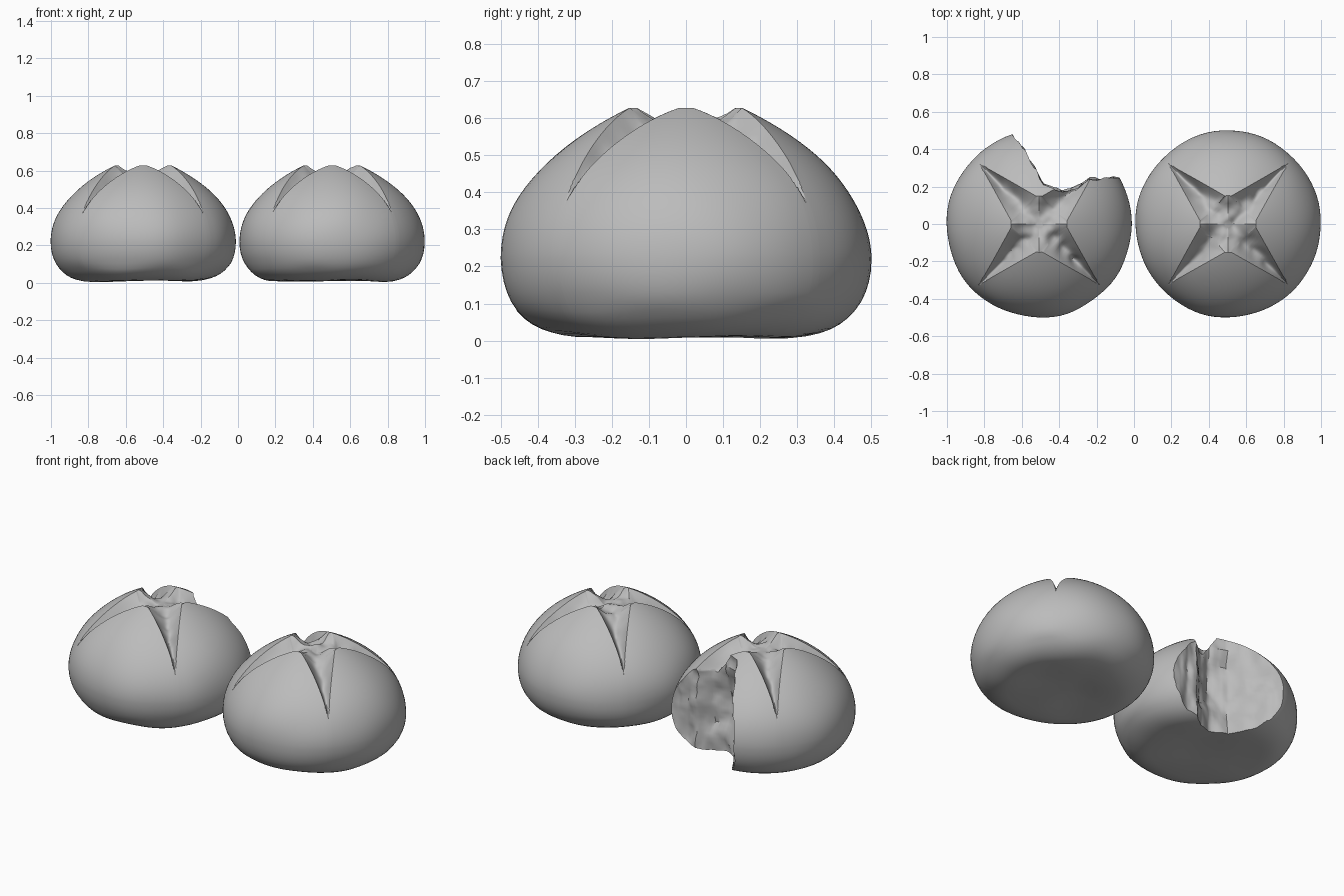
import bpy, bmesh, math
from mathutils import Vector, noise
from mathutils.geometry import interpolate_bezier

cube = bpy.data.objects.get("Cube")
if cube:
    bpy.data.objects.remove(cube)

crust = bpy.data.materials.new("plain_grey")
crust.use_nodes = True
GREY = (0.5, 0.5, 0.5, 1)
crust.diffuse_color = GREY
crust.node_tree.nodes["Principled BSDF"].inputs["Base Color"].default_value = GREY

REACH = 0.45       # how far each slash runs from the centre
TAPER = 0.28       # slash half width lost per unit of length
DEPTH = 0.075
INNER, OUTER = 8, 10   # columns inside a slash and on a petal, per half quadrant


def make_object(name, bm):
    bmesh.ops.recalc_face_normals(bm, faces=bm.faces)
    mesh = bpy.data.meshes.new(name)
    bm.to_mesh(mesh)
    bm.free()
    mesh.materials.append(crust)
    ob = bpy.data.objects.new(name, mesh)
    bpy.context.collection.objects.link(ob)
    return ob


def bridge(bm, low, high):
    n = len(low)
    for i in range(n):
        j = (i + 1) % n
        bm.faces.new((low[i], low[j], high[j], high[i]))


def bun_profile():
    """Radius and height from the underside to the crown."""
    parts = [((0.06, .02), (0.14, .02), (0.22, .01), (0.3, .01), 5),
             ((0.3, .01), (0.42, .01), (0.495, .1), (0.495, .22), 12),
             ((0.495, .22), (0.495, .4), (0.33, .54), (0.15, .628), 34),
             ((0.15, .628), (0.1, .65), (0.05, .655), (0.01, .655), 10)]
    points = []
    for *ctrl, count in parts:
        points += interpolate_bezier(*[Vector((r, 0, z)) for r, z in ctrl], count)[:-1]
    return [(p.x, p.z) for p in points]


def slash_angle(r):
    """Angle between the slash centre line and its edge at this radius."""
    s = TAPER * REACH / (r * math.hypot(1, TAPER))
    a = math.asin(min(1, s)) - math.atan(TAPER)
    return min(math.pi / 4, max(0.03, a))


def half_angles(r):
    edge = slash_angle(r) if r < REACH + 0.1 else 0.03
    rest = math.pi / 4 - edge
    if rest < 0.01:
        return [math.pi / 4 * i / (INNER + OUTER) for i in range(INNER + OUTER + 1)]
    return ([edge * i / INNER for i in range(INNER)]
            + [edge + rest * i / OUTER for i in range(OUTER + 1)])


def bun_point(r, z, diagonal, a, seed):
    ang = diagonal + a
    p = Vector((r * math.cos(ang), r * math.sin(ang) * 1.01, z))
    rough = noise.noise(p * 4 + seed)
    p += Vector((p.x, p.y, 0)) * 0.012 * rough
    if z < 0.1:
        p.z = max(0.002, p.z + 0.012 * rough)
    u, v = r * math.cos(a), r * abs(math.sin(a))
    width = TAPER * (REACH - u)
    if z > 0.25 and width > 0 and v < width:
        cut = DEPTH * min(1, (REACH - u) / 0.14) * (1 - (v / width) ** 2)
        cut *= 1 + 0.35 * noise.noise(p * 14 + seed)
        p += (Vector((0, 0, 0.1)) - p).normalized() * cut
    return p


def make_bun(name, x, seed):
    bm = bmesh.new()
    rings = []
    for r, z in bun_profile():
        half = half_angles(r)
        signed = [-a for a in reversed(half[1:])] + half[:-1]
        rings.append([bm.verts.new(bun_point(r, z, math.pi / 4 + q * math.pi / 2, a, seed))
                      for q in range(4) for a in signed])
    for low, high in zip(rings, rings[1:]):
        bridge(bm, low, high)
    bm.faces.new(rings[0])
    bm.faces.new(rings[-1])
    ob = make_object(name, bm)
    ob.location.x = x
    return ob


def make_bite(x):
    """Ragged upright block that tears away the back of a bun."""
    outline = [(-.16, .56), (-.12, .45), (-.05, .33), (.02, .2), (.12, .165),
               (.2, .19), (.27, .25), (.33, .24), (.4, .255), (.56, .26)]
    path = []
    for a, b in zip(outline, outline[1:]):
        path += [Vector((*a, 0)).lerp(Vector((*b, 0)), i / 7) for i in range(7)]
    bm = bmesh.new()
    layers = []
    for k in range(31):
        z = -0.1 + k * 0.9 / 30
        ring = []
        for p in path:
            q = Vector((p.x, p.y, z))
            lump = noise.noise(q * 9) * 0.03 + noise.noise(q * Vector((22, 22, 30)).x) * 0.014
            hollow = -0.03 * math.sin(math.pi * min(1, max(0, z / 0.6)))
            out = Vector((0.35, 0.9, 0))
            ring.append(bm.verts.new(q + out * (lump + hollow + 0.015)))
        ring += [bm.verts.new((0.6, 0.8, z)), bm.verts.new((-0.16, 0.8, z))]
        layers.append(ring)
    for low, high in zip(layers, layers[1:]):
        bridge(bm, low, high)
    bm.faces.new(layers[0])
    bm.faces.new(layers[-1])
    ob = make_object("bite_cutter", bm)
    ob.location.x = x
    ob.hide_render = True
    return ob


whole = make_bun("whole_bun", 0.503, Vector((3, 1, 0)))
bitten = make_bun("bitten_bun", -0.507, Vector((7, 5, 2)))

# Tear the bite out of the second bun
bite = make_bite(-0.507)
mod = bitten.modifiers.new("bite", 'BOOLEAN')
mod.operation = 'DIFFERENCE'
mod.solver = 'EXACT'
mod.object = bite
bpy.context.view_layer.update()
bpy.context.view_layer.objects.active = bitten
bpy.ops.object.modifier_apply(modifier=mod.name)
bpy.data.objects.remove(bite)

# Smooth crust with crisp torn edges
for ob in (whole, bitten):
    bpy.ops.object.select_all(action='DESELECT')
    ob.select_set(True)
    bpy.context.view_layer.objects.active = ob
    bpy.ops.object.shade_smooth_by_angle(angle=math.radians(35))
